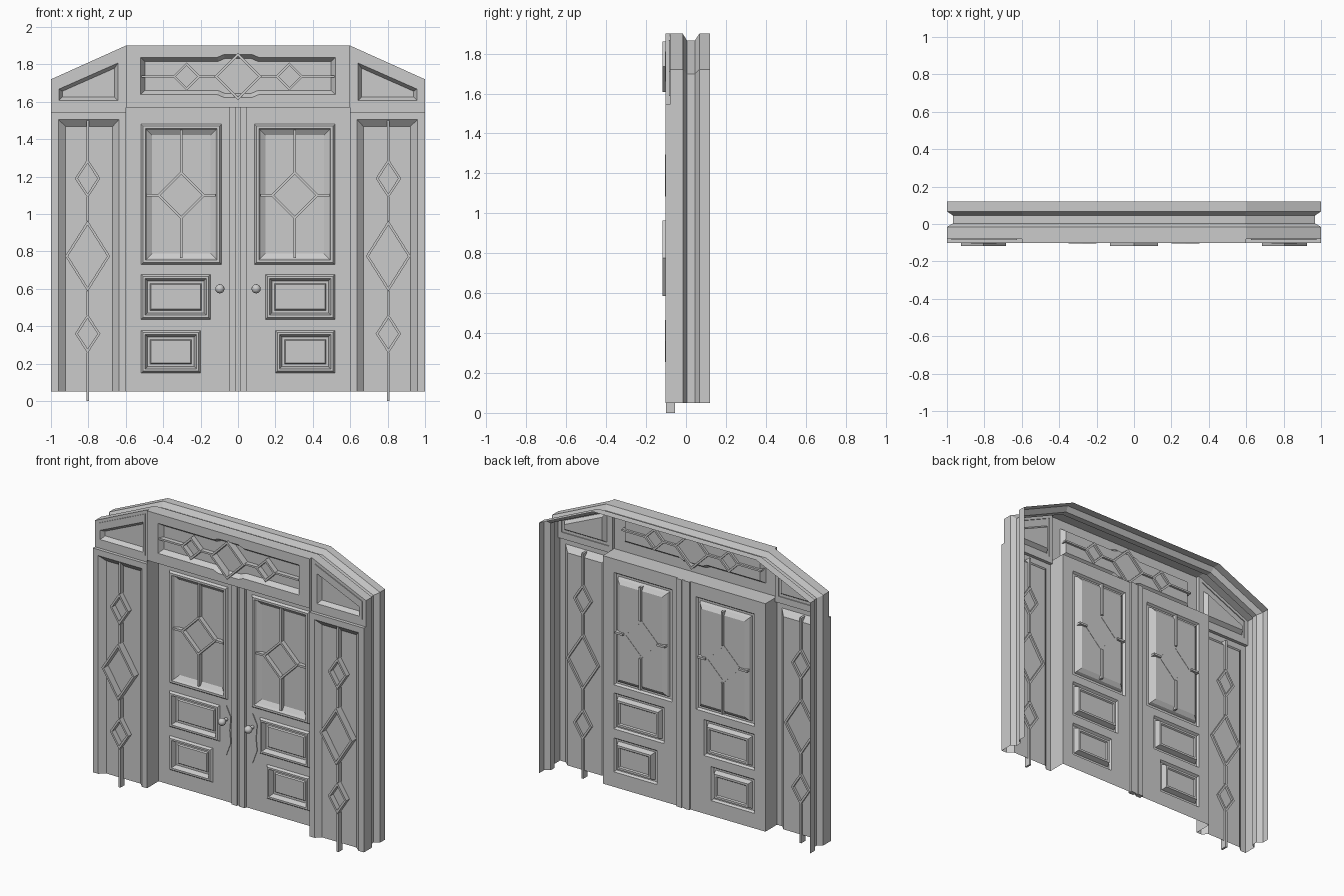
import bpy, bmesh, math
from mathutils import Vector

if "Cube" in bpy.data.objects:
    bpy.data.objects.remove(bpy.data.objects["Cube"])

FRONT, DOOR, BACK = -0.102, 0.02, 0.12


def finish(name, bm, mirror=False, recalc=True):
    bmesh.ops.remove_doubles(bm, verts=bm.verts, dist=1e-5)
    if recalc:
        bmesh.ops.recalc_face_normals(bm, faces=bm.faces)
    me = bpy.data.meshes.new(name)
    bm.to_mesh(me)
    bm.free()
    ob = bpy.data.objects.new(name, me)
    bpy.context.collection.objects.link(ob)
    if mirror:
        m = ob.modifiers.new("mirror", 'MIRROR')
        m.use_mirror_merge = False
    return ob


def rect(x0, x1, z0, z1):
    return [(x0, z0), (x1, z0), (x1, z1), (x0, z1)]


def inset(pts, d, closed=True):
    """Mitred inward offset of a counter-clockwise (x, z) path."""
    out, n = [], len(pts)
    for i in range(n):
        p = Vector(pts[i])
        a = p - Vector(pts[i - 1]) if closed or i > 0 else None
        b = Vector(pts[(i + 1) % n]) - p if closed or i < n - 1 else None
        ns = [Vector((-e.y, e.x)).normalized() for e in (a, b) if e is not None]
        m = sum(ns, Vector((0, 0))).normalized()
        out.append(tuple(p + m * d / max(0.2, m.dot(ns[0]))))
    return out


def loft(bm, rings, closed=True, cap=False):
    """Skin a list of (points, y) rings, optionally filling the last one."""
    vs = [[bm.verts.new((x, y, z)) for x, z in pts] for pts, y in rings]
    n = len(vs[0])
    for r, s in zip(vs, vs[1:]):
        for i in range(n if closed else n - 1):
            j = (i + 1) % n
            bm.faces.new((r[i], r[j], s[j], s[i]))
    if cap:
        bm.faces.new(vs[-1])


def sheet(bm, y, outer, holes=()):
    """Flat sheet at depth y with openings."""
    edges = []
    for pts in (outer, *holes):
        v = [bm.verts.new((x, y, z)) for x, z in pts]
        edges += [bm.edges.new((v[i - 1], v[i])) for i in range(len(v))]
    bmesh.ops.triangle_fill(bm, edges=edges, use_beauty=True, use_dissolve=True,
                            normal=(0, -1, 0))


def moulding(bm, pts, y, profile):
    """Stepped panel: profile is (inset, depth) pairs, centre filled."""
    loft(bm, [(inset(pts, d), y + h) for d, h in profile], cap=True)


def ring(bm, cx, cz, hx, hz, y0, y1, w=0.013):
    """Diamond-shaped lattice ring."""
    o = [(cx, cz - hz), (cx + hx, cz), (cx, cz + hz), (cx - hx, cz)]
    i = inset(o, w)
    loft(bm, [(o, y1), (o, y0), (i, y0), (i, y1), (o, y1)])


def bar(bm, x0, x1, z0, z1, y0, y1):
    r = rect(x0, x1, z0, z1)
    loft(bm, [(r, y1), (r, y0)], cap=True)
    bm.faces.new([bm.verts.new((x, y1, z)) for x, z in r])


# outer frame: grooved profile swept around the opening
path = [(1, .05), (1, 1.72), (.6, 1.9), (-.6, 1.9), (-1, 1.72), (-1, .05)]
bm = bmesh.new()
prof = [(0, -.08), (0, -.016), (.033, .004), (.033, .045), (0, .067), (0, BACK)]
loft(bm, [(inset(path, d, False), y) for d, y in prof], closed=False)
finish("outer_frame", bm)

# side panels, recess open at the bottom
bm = bmesh.new()
outer = [(.6, .05), (.6, 1.545), (1, 1.545), (1, .05)]
hole = [(.637, .05), (.637, 1.505), (.96, 1.505), (.96, .05)]
glass = [(.67, .05), (.67, 1.468), (.922, 1.468), (.922, .05)]
sheet(bm, FRONT, outer + hole[::-1])
loft(bm, [(hole, FRONT), (glass, -.07)], closed=False, cap=True)
loft(bm, [(outer[1:], FRONT), (outer[1:], -.08)], closed=False)
finish("side_panel", bm, True)

# side panel lattice
bm = bmesh.new()
cx = .804
for z, hx, hz, y in ((.36, .068, .105, -.105), (.775, .12, .19, -.118), (1.19, .068, .105, -.105)):
    ring(bm, cx, z, hx, hz, y, -.055)
for z0, z1 in ((0, .26), (.46, .59), (.96, 1.09), (1.29, 1.5)):
    bar(bm, cx - .007, cx + .007, z0, z1, -.1, -.055)
finish("side_lattice", bm, True)

# sloped corner panels
bm = bmesh.new()
outer = [(.6, 1.545), (1, 1.545), (1, 1.72), (.6, 1.9)]
trim = [(.625, 1.588), (.975, 1.588), (.975, 1.71), (.625, 1.866)]
opening = [(.642, 1.607), (.957, 1.607), (.957, 1.668), (.642, 1.807)]
sheet(bm, -.08, outer, [trim])
loft(bm, [(trim, -.08), (trim, -.086), (opening, -.086), (inset(opening, .018), -.058)], cap=True)
finish("corner_panel", bm, True)

# header with transom recess
bm = bmesh.new()
outer = rect(-.6, .6, 1.57, 1.9)
half = [(.11, 1.638), (.52, 1.638), (.52, 1.838), (.11, 1.838), (.075, 1.853)]
hole = [(.075, 1.623)] + half + [(-x, z) for x, z in half[::-1]] + [(-.075, 1.623)]
sheet(bm, FRONT, outer, [hole])
loft(bm, [(hole, FRONT), (inset(hole, .022), -.07)], cap=True)
loft(bm, [(outer, FRONT), (outer, -.08)])
finish("header", bm)

# transom lattice
bm = bmesh.new()
ring(bm, 0, 1.735, .127, .127, -.118, -.055)
for s in (-1, 1):
    ring(bm, s * .275, 1.735, .075, .075, -.105, -.055)
    for a, b in ((.12, .205), (.345, .515)):
        a, b = sorted((s * a, s * b))
        bar(bm, a, b, 1.729, 1.741, -.1, -.055)
finish("transom_lattice", bm)

# door recess jambs and soffit
bm = bmesh.new()
jamb = [(.6, .05), (.6, 1.57), (-.6, 1.57), (-.6, .05)]
loft(bm, [(jamb, FRONT), (jamb, DOOR)], closed=False)
finish("door_jamb", bm)

# door leaves with three moulded panels each
bm = bmesh.new()
upper = rect(.088, .518, .73, 1.48)
lower = [rect(.147, .518, .437, .677), rect(.2, .518, .15, .377)]
sheet(bm, DOOR, rect(0, .6, .05, 1.57), [upper] + lower)
moulding(bm, upper, DOOR, [(0, 0), (.01, -.014), (.024, -.014), (.032, .005), (.058, .022)])
for p in lower:
    moulding(bm, p, DOOR, [(0, 0), (.01, -.014), (.022, -.014), (.034, .018), (.048, .018), (.054, .01)])
finish("door_leaf", bm, True)

# door window lattice
bm = bmesh.new()
cx, cz = .303, 1.1
ring(bm, cx, cz, .13, .13, .012, .044)
for z0, z1 in ((.765, .975), (1.225, 1.45)):
    bar(bm, cx - .007, cx + .007, z0, z1, .014, .056)
for x0, x1 in ((.12, .178), (.428, .488)):
    bar(bm, x0, x1, cz - .007, cz + .007, .014, .056)
finish("door_lattice", bm, True)

# meeting stiles between the leaves
bm = bmesh.new()
bar(bm, .01, .048, .05, 1.57, DOOR - .018, DOOR + .012)
bar(bm, 0, .012, .05, 1.57, DOOR - .008, DOOR + .006)
finish("meeting_stile", bm, True)

# pointed lock plates
bm = bmesh.new()
plate = [(.097, .36), (.13, .45), (.122, .53), (.13, .62), (.097, .69),
         (.064, .62), (.072, .53), (.064, .45)]
loft(bm, [(plate, DOOR), (plate, DOOR - .005)], cap=True)
finish("lock_plate", bm, True)

# knobs turned from a short profile
bm = bmesh.new()
prof = [(.012, DOOR), (.01, -.01)] + [
    (.025 * math.sin(a), -.03 + .025 * math.cos(a))
    for a in (math.radians(d) for d in range(30, 181, 25))] + [(.0001, -.055)]
loft(bm, [([(.097 + r * math.cos(t * math.tau / 16), .6 + r * math.sin(t * math.tau / 16))
            for t in range(16)], y) for r, y in prof], cap=True)
knob = finish("door_knob", bm, True)
bpy.context.view_layer.objects.active = knob
knob.select_set(True)
bpy.ops.object.shade_smooth_by_angle()
